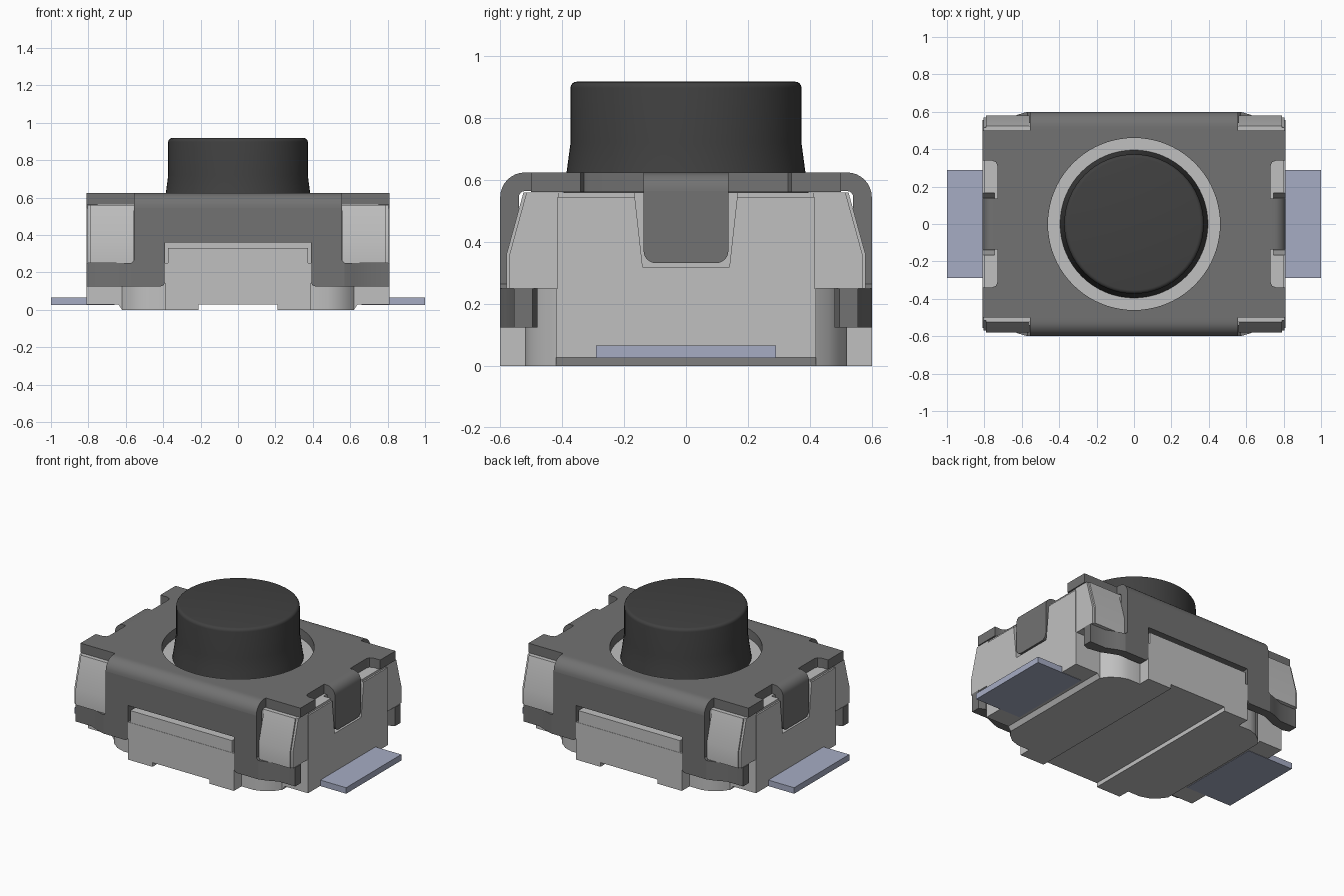
import bpy, bmesh
from math import sin, cos, pi

cube = bpy.data.objects.get("Cube")
if cube:
    bpy.data.objects.remove(cube, do_unlink=True)


def material(name, rgb):
    m = bpy.data.materials.new(name)
    m.use_nodes = True
    m.diffuse_color = (*rgb, 1)
    m.node_tree.nodes["Principled BSDF"].inputs["Base Color"].default_value = (*rgb, 1)
    return m


BODY = material("light grey plastic", (0.53, 0.53, 0.53))
COVER = material("mid grey metal", (0.168, 0.168, 0.168))
BUTTON = material("dark grey plastic", (0.052, 0.052, 0.052))
TERMINAL = material("blue grey metal", (0.38, 0.415, 0.55))


def finish(name, bm, mat, mirror=""):
    """Turn a bmesh into a shaded object, mirrored over the given axes."""
    bmesh.ops.recalc_face_normals(bm, faces=bm.faces[:])
    mesh = bpy.data.meshes.new(name)
    bm.to_mesh(mesh)
    bm.free()
    mesh.materials.append(mat)
    ob = bpy.data.objects.new(name, mesh)
    bpy.context.collection.objects.link(ob)
    bpy.ops.object.select_all(action="DESELECT")
    ob.select_set(True)
    bpy.context.view_layer.objects.active = ob
    bpy.ops.object.shade_smooth_by_angle(angle=pi / 6)
    if mirror:
        mod = ob.modifiers.new("Mirror", "MIRROR")
        mod.use_axis = ["x" in mirror, "y" in mirror, False]
        mod.use_mirror_merge = False
    return ob


def prism(name, axis, outline, lo, hi, mat, mirror=""):
    """Extrude a flat outline along one axis, from lo to hi."""
    place = {"x": lambda a, b, h: (h, a, b),
             "y": lambda a, b, h: (a, h, b),
             "z": lambda a, b, h: (a, b, h)}[axis]
    bm = bmesh.new()
    ends = [[bm.verts.new(place(a, b, h)) for a, b in outline] for h in (lo, hi)]
    for ring in ends:
        bm.faces.new(ring)
    n = len(outline)
    for i in range(n):
        j = (i + 1) % n
        bm.faces.new((ends[0][i], ends[0][j], ends[1][j], ends[1][i]))
    return finish(name, bm, mat, mirror)


def rect(a0, a1, b0, b1):
    return [(a0, b0), (a1, b0), (a1, b1), (a0, b1)]


def arc(cx, cy, r, start, end, steps=8):
    """Points on an arc, angles in units of pi."""
    angles = [pi * (start + (end - start) * i / steps) for i in range(steps + 1)]
    return [(cx + r * cos(t), cy + r * sin(t)) for t in angles]


def both(half):
    """Close a half outline by reflecting it in its first coordinate."""
    return half + [(-a, b) for a, b in reversed(half)]


def four(quarter):
    """Close a quarter outline by reflecting it in both coordinates."""
    right = [(a, -b) for a, b in reversed(quarter)] + quarter
    return right + [(-a, b) for a, b in reversed(right)]


# Lower body, waisted at the corners where the cover feet sit
waist = [(0.62, 0.42), (0.59, 0.46), (0.54, 0.50), (0.48, 0.52), (0.39, 0.52), (0.39, 0.60)]
prism("lower_body", "z", four([(0.81, 0.42)] + waist), 0.028, 0.25, BODY)

# Underside pads with a groove between them
prism("bottom_pad", "y", [(0.21, 0), (0.62, 0), (0.64, 0.03), (0.21, 0.03)],
      -0.42, 0.42, BODY, "x")
prism("bottom_pad_shoulder", "z", [(0.21, 0.42)] + waist + [(0.21, 0.60)],
      0, 0.03, BODY, "xy")

# Upper body core, walls and front panels
prism("upper_body", "z", rect(-0.745, 0.745, -0.415, 0.415), 0.25, 0.56, BODY)
prism("side_wall", "z", rect(-0.57, 0.57, 0.41, 0.525), 0.25, 0.56, BODY, "y")
prism("front_panel", "z", rect(-0.375, 0.375, 0.52, 0.598), 0.25, 0.33, BODY, "y")

# End walls with a slanted slot for the cover tab
prism("end_wall", "x",
      both([(0.14, 0.32), (0.165, 0.545), (0.415, 0.545), (0.415, 0.25)])[::-1],
      0.74, 0.81, BODY, "x")
prism("end_wall_lip", "x", rect(0.165, 0.415, 0.54, 0.56), 0.74, 0.80, BODY, "xy")

# Sloping corner posts
prism("corner_post", "x",
      [(0.41, 0.25), (0.58, 0.25), (0.58, 0.36), (0.525, 0.56), (0.41, 0.56)],
      0.56, 0.79, BODY, "xy")
prism("corner_post_edge", "x",
      [(0.41, 0.25), (0.57, 0.25), (0.57, 0.36), (0.515, 0.56), (0.41, 0.56)],
      0.79, 0.805, BODY, "xy")

# Cover plate halves, around the round opening
edge = [(0.73, 0.31), (0.738, 0.33), (0.76, 0.34), (0.81, 0.34), (0.81, 0.50), (0, 0.50)]
prism("cover_plate", "z",
      [(a, -b) for a, b in reversed(edge)] + edge + arc(0, 0, 0.46, 0.5, -0.5, 40),
      0.562, 0.625, COVER, "x")

# Folded front and back flanges of the cover
prism("cover_bend", "x",
      [(0.499, 0.625)] + arc(0.52, 0.545, 0.08, 0.5, 0)
      + arc(0.52, 0.545, 0.02, 0, 0.5, 4) + [(0.499, 0.565)],
      -0.555, 0.555, COVER, "y")
prism("cover_flange", "y",
      both([(0.39, 0.36)] + arc(0.415, 0.15, 0.025, 1, 1.5, 4)
           + [(0.57, 0.125), (0.57, 0.25), (0.555, 0.265), (0.555, 0.545)]),
      0.54, 0.60, COVER, "y")

# Cover feet stepping inward at the corners
prism("cover_foot", "z",
      [(0.57, 0.60), (0.62, 0.585), (0.69, 0.555), (0.81, 0.555), (0.81, 0.495),
       (0.77, 0.48), (0.68, 0.495), (0.61, 0.525), (0.57, 0.54)],
      0.125, 0.25, COVER, "xy")

# End tabs of the cover
prism("tab_bend", "y",
      [(0.729, 0.625)] + arc(0.75, 0.565, 0.06, 0.5, 0) + [(0.75, 0.562), (0.729, 0.562)],
      -0.137, 0.137, COVER, "x")
prism("end_tab", "x", both([(0.137, 0.565)] + arc(0.097, 0.372, 0.04, 0, -0.5, 6)),
      0.75, 0.81, COVER, "x")

# Solder terminals
prism("terminal", "z", rect(0.66, 1.0, -0.29, 0.29), 0.026, 0.066, TERMINAL, "x")

# Push button, turned from a profile
profile = [(0, 0.55), (0.397, 0.55), (0.385, 0.63), (0.373, 0.72)]
profile += arc(0.353, 0.898, 0.02, 0, 0.5, 4) + [(0, 0.918)]
bm = bmesh.new()
verts = [bm.verts.new((r, 0, z)) for r, z in profile]
edges = [bm.edges.new(pair) for pair in zip(verts, verts[1:])]
bmesh.ops.spin(bm, geom=verts + edges, cent=(0, 0, 0), axis=(0, 0, 1),
               angle=2 * pi, steps=64, use_duplicate=False)
bmesh.ops.remove_doubles(bm, verts=bm.verts[:], dist=0.0001)
finish("push_button", bm, BUTTON)
